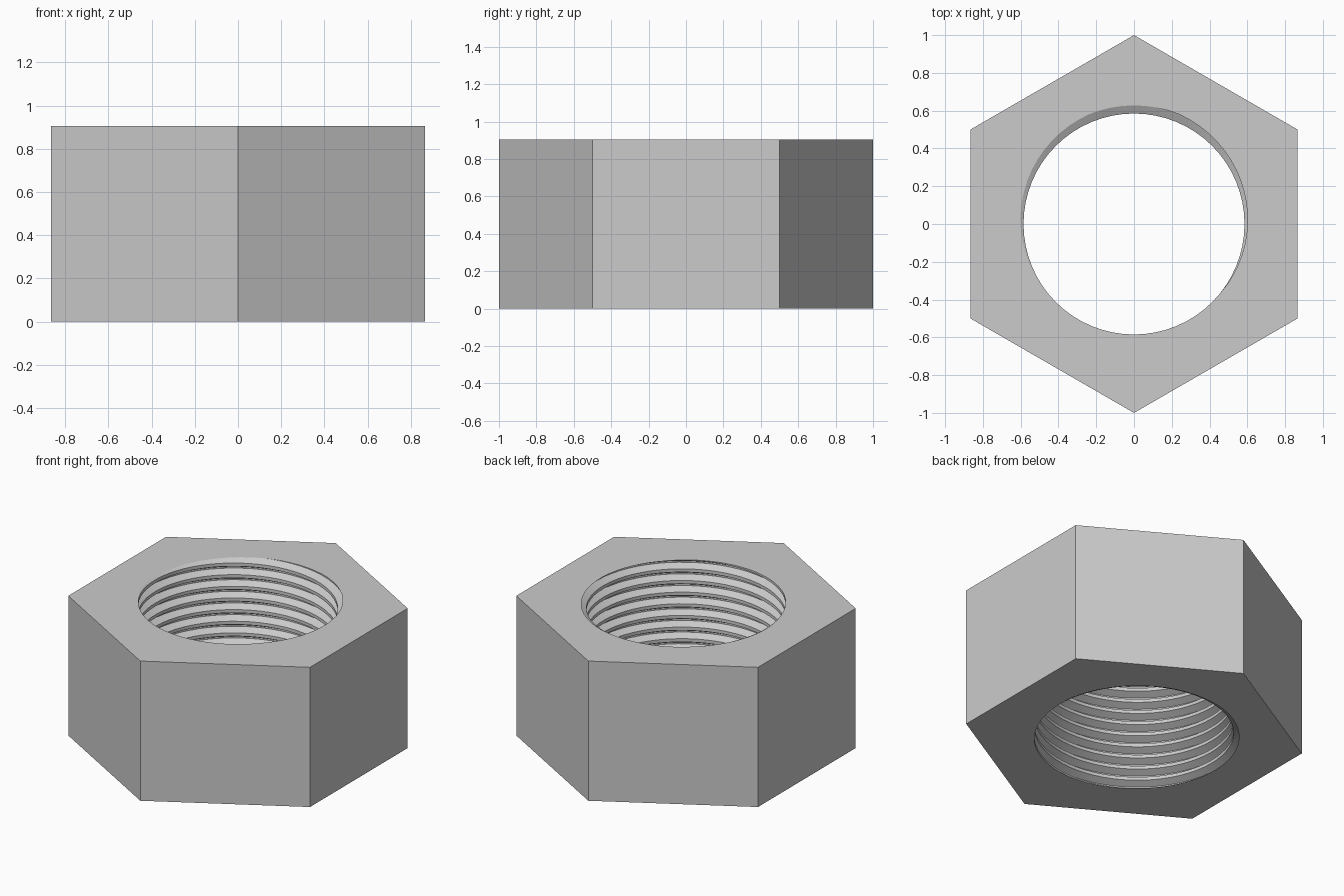
import bpy, bmesh
from math import pi, cos, sin, radians

cube = bpy.data.objects.get("Cube")
if cube:
    bpy.data.objects.remove(cube, do_unlink=True)

HEIGHT = 0.905
TURNS = 12
PITCH = HEIGHT / TURNS
MINOR, MAJOR = 0.585, 0.628     # crest and root radius of the thread
SEGMENTS = 64

steel = bpy.data.materials.new("grey_steel")
steel.use_nodes = True
grey = (0.6, 0.6, 0.6, 1)
steel.diffuse_color = grey
steel.node_tree.nodes["Principled BSDF"].inputs["Base Color"].default_value = grey

bm = bmesh.new()

# Thread: a helical wall, one profile per pitch, longer than the nut at both ends
profile = [(-0.36, MINOR), (-0.06, MAJOR), (0.06, MAJOR), (0.36, MINOR)]
step = len(profile)
columns = []
for i in range(SEGMENTS):
    turn = i / SEGMENTS
    a = 2 * pi * turn
    columns.append([
        bm.verts.new((r * cos(a), r * sin(a), (n + turn - 0.25 + dz) * PITCH))
        for n in range(-3, TURNS + 4) for dz, r in profile])
for i in range(SEGMENTS):
    here = columns[i]
    last = i == SEGMENTS - 1
    # The last column joins the first one a full pitch higher
    there = columns[0][step:] if last else columns[i + 1]
    for k in range(len(there) - 1):
        bm.faces.new((here[k], here[k + 1], there[k + 1], there[k]))

# Trim the thread flush with both end faces
for z, normal in ((0, (0, 0, -1)), (HEIGHT, (0, 0, 1))):
    bmesh.ops.bisect_plane(bm, geom=bm.verts[:] + bm.edges[:] + bm.faces[:], dist=1e-6,
                           plane_co=(0, 0, z), plane_no=normal, clear_outer=True)
bmesh.ops.remove_doubles(bm, verts=bm.verts[:], dist=1e-5)

# Hexagonal sides
rings = [[bm.verts.new((cos(pi / 2 + k * pi / 3), sin(pi / 2 + k * pi / 3), z))
          for k in range(6)] for z in (0, HEIGHT)]
low, high = rings
for k in range(6):
    j = (k + 1) % 6
    bm.faces.new((low[k], low[j], high[j], high[k]))

# End faces between the hexagon and the threaded hole
for z in (0, HEIGHT):
    rim = [e for e in bm.edges if len(e.link_faces) == 1
           and all(abs(v.co.z - z) < 1e-4 for v in e.verts)]
    bmesh.ops.triangle_fill(bm, edges=rim, use_beauty=True, normal=(0, 0, 1 if z else -1))
bmesh.ops.recalc_face_normals(bm, faces=bm.faces[:])

mesh = bpy.data.meshes.new("hex_nut")
bm.to_mesh(mesh)
bm.free()
mesh.materials.append(steel)
nut = bpy.data.objects.new("hex_nut", mesh)
bpy.context.collection.objects.link(nut)

bpy.ops.object.select_all(action='DESELECT')
nut.select_set(True)
bpy.context.view_layer.objects.active = nut
bpy.ops.object.shade_smooth_by_angle(angle=radians(20))
